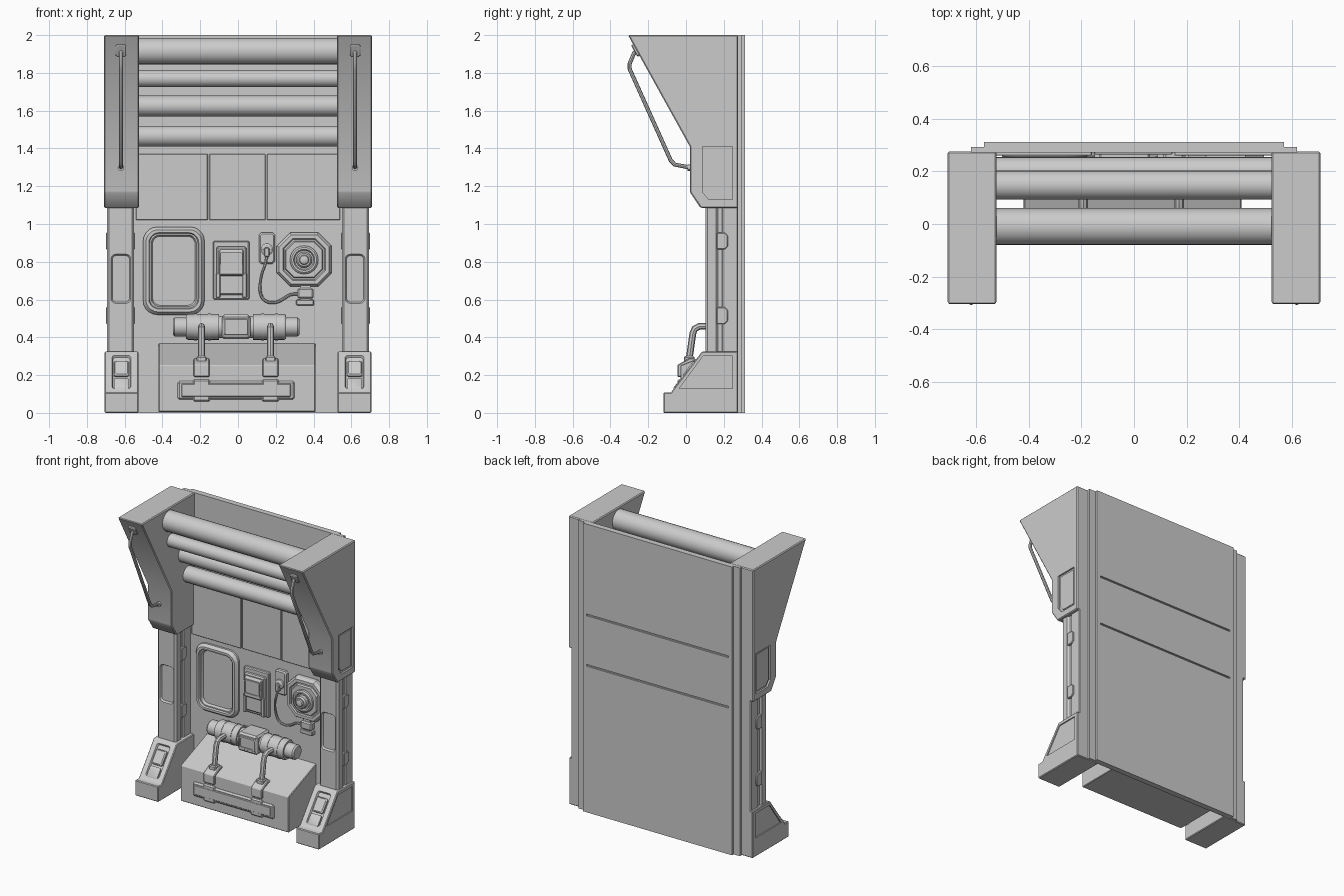
import bpy, bmesh, math
from mathutils import Vector

if "Cube" in bpy.data.objects:
    bpy.data.objects.remove(bpy.data.objects["Cube"])


def mesh_obj(name, bm):
    bmesh.ops.recalc_face_normals(bm, faces=bm.faces)
    me = bpy.data.meshes.new(name)
    bm.to_mesh(me)
    bm.free()
    ob = bpy.data.objects.new(name, me)
    bpy.context.collection.objects.link(ob)
    return ob


def loft(name, loops):
    """Skin equal-length loops of points and cap both ends."""
    bm = bmesh.new()
    rings = [[bm.verts.new(p) for p in lp] for lp in loops]
    n = len(rings[0])
    for a, b in zip(rings, rings[1:]):
        for i in range(n):
            bm.faces.new((a[i], a[(i + 1) % n], b[(i + 1) % n], b[i]))
    bm.faces.new(rings[0][::-1])
    bm.faces.new(rings[-1])
    return mesh_obj(name, bm)


def bake(ob):
    bpy.context.view_layer.update()
    ev = ob.evaluated_get(bpy.context.evaluated_depsgraph_get())
    me = bpy.data.meshes.new_from_object(ev)
    ob.modifiers.clear()
    ob.data = me
    return ob


def bevel(ob, w):
    m = ob.modifiers.new("bevel", 'BEVEL')
    m.width, m.segments, m.limit_method = w, 1, 'ANGLE'
    return bake(ob)


def cut(ob, *cutters):
    for c in cutters:
        m = ob.modifiers.new("cut", 'BOOLEAN')
        m.operation, m.object, m.solver = 'DIFFERENCE', c, 'EXACT'
        bake(ob)
        bpy.data.objects.remove(c)
    return ob


def mirror(*obs):
    for ob in obs:
        ob.modifiers.new("mirror", 'MIRROR')


def prism(name, pts, x0, x1, bev=0):
    """Side profile of (y, z) points extruded along x."""
    ob = loft(name, [[(x, y, z) for y, z in pts] for x in (x0, x1)])
    return bevel(ob, bev) if bev else ob


def box(name, x0, x1, y0, y1, z0, z1, bev=0):
    return prism(name, [(y0, z0), (y1, z0), (y1, z1), (y0, z1)], x0, x1, bev)


def plate(name, o, layers, v=(0, 0, 1), d=(0, -1, 0), seg=5):
    """Stack of rounded rectangles (w, h, corner radius, depth) on a surface at o."""
    o, v, d = Vector(o), Vector(v).normalized(), Vector(d).normalized()
    u = v.cross(d)
    loops = []
    for w, h, r, t in layers:
        lp = []
        for k, (sx, sz) in enumerate([(1, 1), (-1, 1), (-1, -1), (1, -1)]):
            for i in range(seg + 1):
                a = math.pi / 2 * (k + i / seg)
                lp.append(o + u * (sx * (w / 2 - r) + r * math.cos(a))
                          + v * (sz * (h / 2 - r) + r * math.sin(a)) + d * t)
        loops.append(lp)
    return loft(name, loops)


def disc(name, o, layers, n=6):
    """Turned part (radius, depth) facing the front."""
    return plate(name, o, [(2 * r, 2 * r, r * .98, t) for r, t in layers], seg=n)


def rod(name, y, z, prof, n=24):
    """Turned part (x, radius) along x."""
    return loft(name, [[(x, y + r * math.cos(2 * math.pi * i / n), z + r * math.sin(2 * math.pi * i / n))
                        for i in range(n)] for x, r in prof])


def tube(name, pts, r, smooth=False):
    cu = bpy.data.curves.new(name, 'CURVE')
    cu.dimensions, cu.bevel_depth, cu.bevel_resolution, cu.use_fill_caps = '3D', r, 2, True
    s = cu.splines.new('NURBS' if smooth else 'POLY')
    s.points.add(len(pts) - 1)
    for p, c in zip(s.points, pts):
        p.co = (*c, 1)
    if smooth:
        s.use_endpoint_u, s.order_u, s.resolution_u = True, 3, 5
    tmp = bpy.data.objects.new("tmp", cu)
    bpy.context.collection.objects.link(tmp)
    bake_me = bpy.data.meshes.new_from_object(
        tmp.evaluated_get(bpy.context.evaluated_depsgraph_get())) if not bpy.context.view_layer.update() else None
    bpy.data.objects.remove(tmp)
    ob = bpy.data.objects.new(name, bake_me)
    bpy.context.collection.objects.link(ob)
    return ob


W = .272  # front surface of the wall

# Wall and grooved back skin
box("wall", -.62, .62, W, .294, 0, 2)
back = box("back_skin", -.572, .572, .292, .312, 0, 2)
cut(back, *[box("groove", -.545, .545, .3, .33, z - .006, z + .006) for z in (1.02, 1.37)])

# Upper wall panels
for x0, x1, y in ((-.54, -.16, .26), (-.152, .146, .264), (.154, .54, .26)):
    box("upper_panel", x0, x1, y, W + .005, 1.02, 1.37, .003)

# Overhead pipes
for y, z, r in ((-.01, 1.915, .07), (.015, 1.77, .045), (.148, 1.625, .055), (.2, 1.465, .055)):
    rod("overhead_pipe", y, z, [(-.54, r), (.54, r)])

# Side brackets leaning forward, with recessed outer panel
bracket = prism("bracket", [(-.307, 2), (.276, 2), (.276, 1.085), (.077, 1.085), (.02, 1.17), (.02, 1.41)],
                .524, .71, .006)
cut(bracket, prism("cutter", [(.12, 1.13), (.245, 1.13), (.245, 1.41), (.087, 1.41), (.087, 1.17)], .698, .75))
inset = prism("bracket_inset", [(.128, 1.145), (.232, 1.145), (.232, 1.397), (.1, 1.397), (.1, 1.178)], .69, .704)
slope = dict(v=(0, -.327, .59), d=(0, -.59, -.327))
mount = plate("handle_mount", (.62, -.265, 1.92), [(.055, .07, .008, -.01), (.055, .07, .008, .006),
                                                   (.045, .06, .006, .01)], seg=1, **slope)
grip = tube("bracket_handle", [(.62, -.24, 1.94), (.62, -.275, 1.905), (.62, -.298, 1.85), (.62, -.298, 1.82),
                               (.62, -.08, 1.335), (.62, -.06, 1.315), (.62, .03, 1.297)], .011)
foot_pin = disc("handle_pin", (.62, .022, 1.298), [(.017, 0), (.017, .015)], 3)
mirror(bracket, inset, mount, grip, foot_pin)

# Columns with front recess and side clamps
col = box("column_front", .55, .694, .103, .17, .3, 1.1, .012)
cut(col, plate("cutter", (.62, .103, .71), [(.104, .26, .025, .02), (.104, .26, .025, 0), (.09, .245, .02, -.012)]))
core = box("column_core", .562, .682, .16, .225, .3, 1.1)
rear = box("column_rear", .552, .69, .19, .276, .3, 1.1, .006)
mirror(col, core, rear)
for z in (.91, .515):
    clamp = prism("column_clamp", [(.163, z - .045), (.205, z - .045), (.222, z - .028), (.222, z + .028),
                                   (.205, z + .045), (.163, z + .045)], .545, .699, .004)
    mirror(clamp)

# Feet with sloped front and side recesses
foot = prism("foot", [(-.12, 0), (.276, 0), (.276, .325), (.085, .325), (-.08, .108), (-.12, .108)], .528, .706, .005)
fs = dict(v=(0, .165, .217), d=(0, -.217, .165))
cut(foot, prism("cutter", [(-.035, .13), (.245, .13), (.245, .3), (.09, .3)], .698, .75),
    plate("cutter", (.617, .0025, .2165), [(.1, .22, .015, .02), (.1, .22, .015, 0), (.088, .208, .012, -.012)], **fs))
top_pad = plate("foot_pad_upper", (.617, .017, .236), [(.08, .1, .012, -.015), (.08, .1, .012, 0), (.066, .086, .01, .006)], **fs)
low_pad = plate("foot_pad_lower", (.617, -.044, .156), [(.08, .075, .012, -.015), (.08, .075, .012, 0), (.066, .06, .01, .004)], **fs)
mirror(foot, top_pad, low_pad)

# Floor locker with sloped lid and front rail
prism("floor_locker", [(-.03, .005), (W + .01, .005), (W + .01, .372), (-.03, .252)], -.42, .41, .004)
box("locker_rail", -.32, .3, -.042, -.02, .07, .168, .01)
box("locker_rail_face", -.3, .28, -.046, -.03, .085, .153, .004)

# Locker handles, their mounts and rail tabs
for x in (-.193, .172):
    box("rail_tab", x - .045, x + .045, -.045, -.02, .06, .178, .008)
    prism("handle_base", [(-.045, .19), (0, .19), (.05, .25), (.05, .29), (.02, .29), (-.045, .255)],
          x - .042, x + .042, .005)
    box("handle_socket", x - .026, x + .026, -.01, .045, .24, .3, .006)
    tube("locker_handle", [(x, .012, .26), (x, .022, .32), (x, .036, .42), (x, .046, .445), (x, .07, .458),
                           (x, .17, .458)], .018)

# Horizontal canister
prof = [(.335, .042), (.325, .05), (.265, .05), (.265, .062), (.255, .068), (.09, .068), (.09, .058), (.075, .058)]
rod("canister", .19, .455, [(-.01 - a, r) for a, r in prof] + [(-.01 + a, r) for a, r in prof[::-1]])
for x in (-.225, -.15, .13, .205):
    rod("canister_band", .19, .455, [(x - .008, .071), (x + .008, .071)])
box("canister_clasp", -.085, .065, .115, .26, .39, .52, .012)
plate("clasp_plate", (-.01, .117, .455), [(.13, .09, .01, 0), (.12, .08, .01, .008), (.1, .06, .008, .008), (.1, .06, .008, .002)])
for x in (-.13, .11):
    box("canister_bracket", x - .02, x + .02, .2, W + .005, .42, .49)

# Rounded window frame
plate("window_frame", (-.34, W, .752), [(.325, .465, .075, -.01), (.325, .465, .075, .014), (.295, .435, .065, .034),
                                         (.265, .405, .055, .034), (.255, .395, .05, .022), (.24, .38, .045, .022),
                                         (.225, .365, .04, .004)])

# Control unit with small screen
box("control_back", -.132, .06, .25, W + .005, .6, .91, .006)
box("control_body", -.115, .045, .225, .26, .625, .88, .008)
prism("control_hood", [(.25, .875), (.212, .86), (.205, .73), (.25, .72)], -.1, .03, .005)
plate("control_screen", (-.035, .208, .8), [(.115, .1, .006, 0), (.115, .1, .006, .008), (.1, .085, .005, .008), (.1, .085, .005, .002)], seg=1)
for x in (-.105, .035):
    box("control_side_rail", x - .012, x + .012, .218, .25, .61, .74, .004)

# Wall socket, plug, cable and connector
plate("wall_socket", (.153, W, .872), [(.085, .165, .012, -.005), (.085, .165, .012, .02), (.07, .15, .01, .028)], seg=1)
disc("socket_ring", (.153, .245, .865), [(.032, 0), (.032, .015), (.022, .022)])
box("plug", .138, .168, .205, .24, .825, .875, .006)
tube("cable", [(.153, .22, .84), (.148, .21, .79), (.125, .225, .74), (.112, .25, .65), (.135, .255, .59),
               (.2, .255, .58), (.25, .25, .61), (.285, .245, .632), (.33, .245, .628)], .008, True)
box("connector", .315, .4, .23, W + .005, .605, .66, .008)
box("connector_base", .308, .402, .238, W + .005, .568, .6, .005)
box("connector_neck", .33, .385, .24, W + .005, .58, .69)

# Octagonal speaker with stepped dial
plate("speaker", (.35, W, .812), [(.29, .285, .07, -.005), (.29, .285, .07, .025), (.265, .26, .064, .045),
                                   (.225, .22, .052, .045), (.215, .21, .05, .036), (.2, .195, .046, .036), (.19, .185, .044, .05)], seg=1)
disc("speaker_dial", (.35, W, .81), [(.075, .04), (.075, .065), (.066, .072), (.056, .072), (.05, .06), (.042, .06),
                                     (.042, .085), (.034, .095), (.026, .095), (.022, .104), (.01, .109)])

# Smooth shading with sharp edges kept
bpy.ops.object.select_all(action='DESELECT')
for ob in bpy.context.scene.objects:
    ob.select_set(True)
    bpy.context.view_layer.objects.active = ob
bpy.ops.object.shade_smooth_by_angle(angle=math.radians(30))
